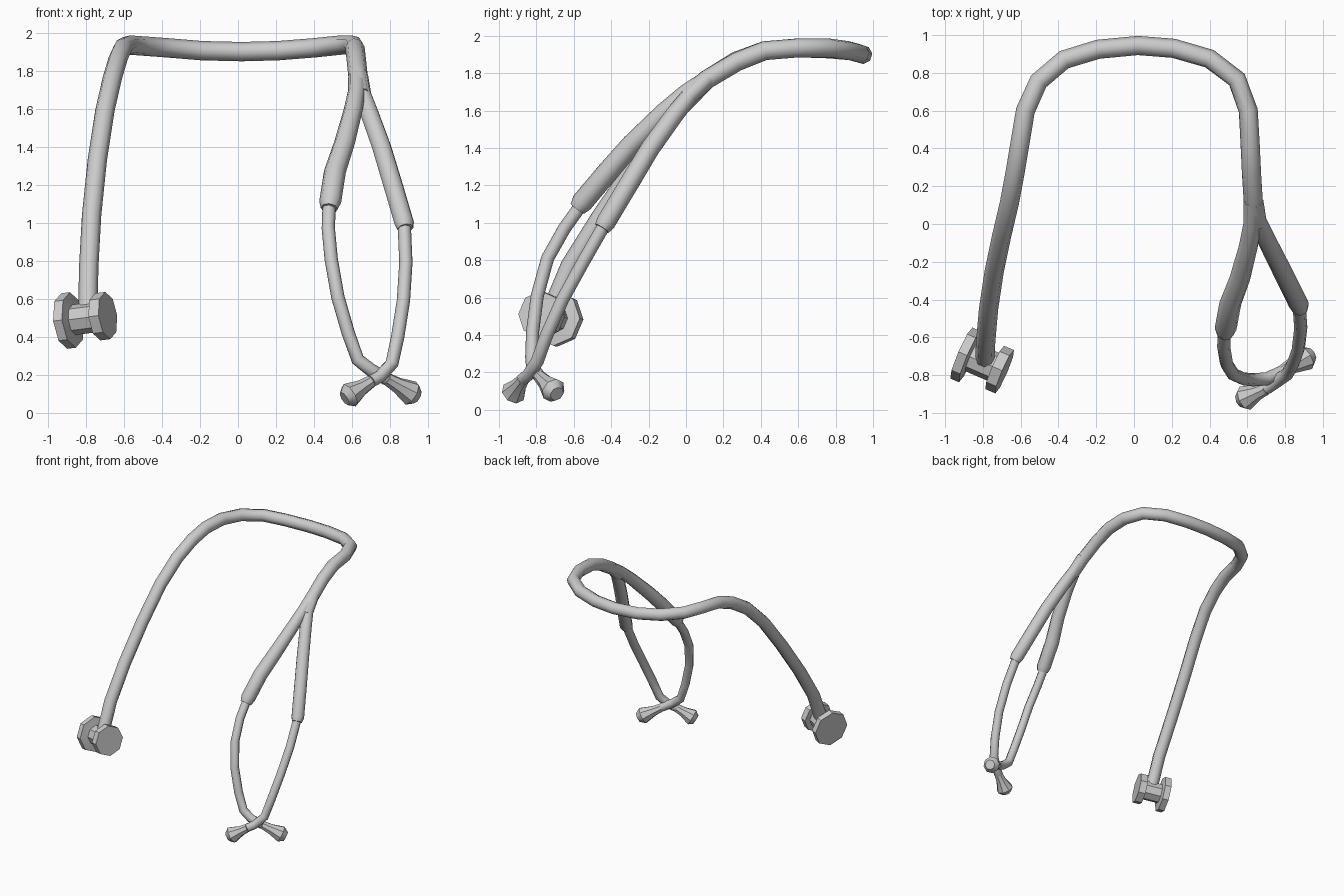
import bpy
from mathutils import Vector

if "Cube" in bpy.data.objects:
    bpy.data.objects.remove(bpy.data.objects["Cube"])

grey = bpy.data.materials.new("matte grey")
grey.diffuse_color = (0.6, 0.6, 0.6, 1)
grey.use_nodes = True
grey.node_tree.nodes["Principled BSDF"].inputs["Base Color"].default_value = grey.diffuse_color


def tube(name, points, smooth=50):
    """Eight-sided tube through (x, y, z, radius) points, capped at both ends."""
    cu = bpy.data.curves.new(name, 'CURVE')
    cu.dimensions = '3D'
    cu.bevel_depth = 1.0
    cu.bevel_resolution = 2
    cu.use_fill_caps = True
    sp = cu.splines.new('POLY')
    sp.points.add(len(points) - 1)
    for p, (x, y, z, r) in zip(sp.points, points):
        p.co = (x, y, z, 1)
        p.radius = r
    ob = bpy.data.objects.new(name, cu)
    bpy.context.collection.objects.link(ob)
    bpy.ops.object.select_all(action='DESELECT')
    ob.select_set(True)
    bpy.context.view_layer.objects.active = ob
    bpy.ops.object.convert(target='MESH')
    ob = bpy.context.object
    ob.data.materials.clear()
    ob.data.materials.append(grey)
    bpy.ops.object.shade_smooth_by_angle(angle=smooth * 3.14159 / 180)
    return ob


def with_radius(points, r):
    return [(*p, r) for p in points]


def ear_tip(name, a, b):
    """Flared ear tip from neck a to end b."""
    a, b = Vector(a), Vector(b)
    prof = [(0, .034), (.35, .042), (.8, .068), (1, .04)]
    tube(name, [(*a.lerp(b, t), r) for t, r in prof], 40)


# Main hose: chest piece, up the left side, round the back, to the fork
hose = [(-.79, -.72, .53), (-.785, -.62, .77), (-.77, -.45, 1.04), (-.74, -.25, 1.33),
        (-.70, -.06, 1.59), (-.66, .11, 1.765), (-.63, .27, 1.865), (-.605, .42, 1.92),
        (-.575, .60, 1.935), (-.505, .755, 1.93), (-.37, .87, 1.92), (-.19, .925, 1.905),
        (.02, .945, 1.90), (.21, .93, 1.905), (.40, .875, 1.92), (.545, .765, 1.935),
        (.605, .60, 1.935), (.615, .42, 1.92), (.622, .27, 1.86), (.632, .11, 1.765),
        (.645, 0, 1.67)]
tube("main_hose", with_radius(hose, .051))

# Two branches of the fork, with bevelled sleeve ends
left = [(.625, .12, 1.775, .045), (.625, .0, 1.695, .046), (.605, -.12, 1.59, .05),
        (.56, -.29, 1.42, .055), (.51, -.42, 1.27, .058), (.485, -.555, 1.11, .058),
        (.48, -.58, 1.075, .045)]
right = [(.64, .12, 1.775, .045), (.655, .02, 1.68, .046), (.69, -.06, 1.58, .05),
         (.755, -.19, 1.40, .052), (.815, -.31, 1.20, .053), (.874, -.43, 1.0, .053),
         (.88, -.45, .97, .043)]
tube("left_branch", left)
tube("right_branch", right)

# Ear tubes, which cross at the bottom
left_ear = [(.48, -.55, 1.11), (.475, -.65, .97), (.49, -.74, .81), (.525, -.795, .61),
            (.58, -.82, .42), (.63, -.825, .28), (.70, -.82, .225), (.78, -.785, .18)]
right_ear = [(.874, -.43, 1.0), (.883, -.55, .79), (.87, -.66, .59), (.84, -.745, .40),
             (.81, -.795, .26), (.745, -.84, .19), (.70, -.87, .165)]
tube("left_ear_tube", with_radius(left_ear, .035))
tube("right_ear_tube", with_radius(right_ear, .035))
ear_tip("left_ear_tip", left_ear[-1], (.94, -.69, .085))
ear_tip("right_ear_tip", right_ear[-1], (.56, -.935, .075))

# Chest piece: large disc, stem and small disc along one slanted axis
big, small = Vector((-.914, -.683, .483)), Vector((-.685, -.782, .512))


def axis_part(name, prof):
    tube(name, [(*big.lerp(small, t), r) for t, r in prof], 30)


axis_part("large_disc", [(0, .147), (.2, .147), (.21, .12), (.23, .08)])
axis_part("stem", [(.15, .08), (.85, .08)])
axis_part("small_disc", [(.77, .125), (1, .125)])
